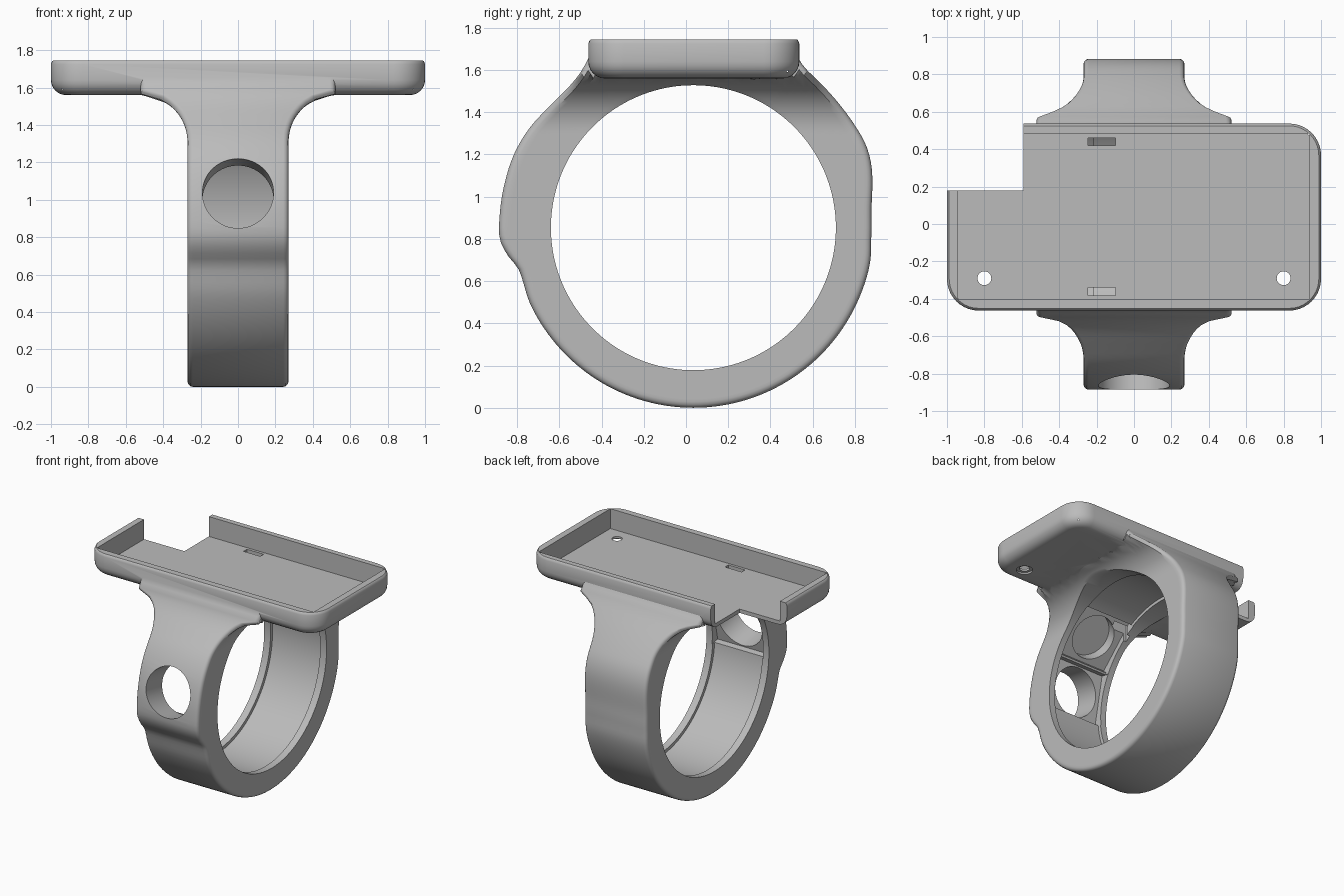
import bpy, bmesh
from math import sin, cos, pi, sqrt, atan2, radians
from mathutils import Vector

cube = bpy.data.objects.get("Cube")
if cube:
    bpy.data.objects.remove(cube)

CY, CZ = 0.035, 0.853          # ring centre
LIP_R, GROOVE_R, GROOVE_W = 0.675, 0.70, 0.215
TOP, FLOOR, BASE = 1.745, 1.59, 1.56

mat = bpy.data.materials.new("grey_plastic")
mat.use_nodes = True
color = (0.5, 0.5, 0.5, 1)
mat.diffuse_color = color
mat.node_tree.nodes["Principled BSDF"].inputs["Base Color"].default_value = color


def loft(name, rings, loop):
    """Skin equal rings of points; loop joins the last ring to the first."""
    bm = bmesh.new()
    rows = [[bm.verts.new(p) for p in ring] for ring in rings]
    pairs = list(zip(rows, rows[1:])) + ([(rows[-1], rows[0])] if loop else [])
    for a, b in pairs:
        for i in range(len(a)):
            j = (i + 1) % len(a)
            bm.faces.new((a[i], a[j], b[j], b[i]))
    if not loop:
        bm.faces.new(rows[0])
        bm.faces.new(rows[-1])
    bmesh.ops.recalc_face_normals(bm, faces=bm.faces)
    mesh = bpy.data.meshes.new(name)
    bm.to_mesh(mesh)
    bm.free()
    obj = bpy.data.objects.new(name, mesh)
    bpy.context.collection.objects.link(obj)
    mesh.materials.append(mat)
    return obj


def combine(target, tool, operation="DIFFERENCE"):
    mod = target.modifiers.new("cut", "BOOLEAN")
    mod.operation, mod.object, mod.solver = operation, tool, "EXACT"
    bpy.context.view_layer.objects.active = target
    bpy.ops.object.modifier_apply(modifier=mod.name)
    bpy.data.objects.remove(tool)


def box(x0, x1, y0, y1, z0, z1):
    return loft("cutter", [[(x0, y0, z), (x1, y0, z), (x1, y1, z), (x0, y1, z)]
                           for z in (z0, z1)], False)


def cylinder(x, y, r, z0, z1, n=64):
    ring = [(x + r * cos(2 * pi * i / n), y + r * sin(2 * pi * i / n)) for i in range(n)]
    return loft("cutter", [[(u, v, z) for u, v in ring] for z in (z0, z1)], False)


def radial(obj, angle):
    """Point a cutter's z axis outward through the front of the ring."""
    obj.location = (0, CY, CZ)
    obj.rotation_euler = (radians(90 - angle), 0, 0)
    bpy.context.view_layer.update()
    return obj


# Ring outline: polar control points (y, z) of the upper part, plain circle below
outline = [(.877, .80), (.879, .95), (.877, 1.156), (.85, 1.25), (.795, 1.345), (.725, 1.44),
           (.63, 1.545), (.555, 1.62), (.525, 1.68), (-.455, 1.68), (-.485, 1.61), (-.555, 1.52),
           (-.65, 1.425), (-.745, 1.32), (-.815, 1.20), (-.86, 1.06), (-.882, .92),
           (-.882, .80), (-.85, .73), (-.79, .65)]
polar = []
for y, z in outline:
    a = atan2(z - CZ, y - CY)
    polar.append((a if a > -0.5 else a + 2 * pi, sqrt((y - CY) ** 2 + (z - CZ) ** 2)))
polar += [(a0 * pi / 180, CZ) for a0 in range(205, 350, 12)]
polar.append((polar[0][0] + 2 * pi, polar[0][1]))


def outer_radius(a):
    if a < polar[0][0]:
        a += 2 * pi
    for k in range(len(polar) - 1):
        (a0, r0), (a1, r1) = polar[k], polar[k + 1]
        if a <= a1:
            before = polar[k - 1] if k else (a0 - (a1 - a0), r0)
            after = polar[k + 2] if k + 2 < len(polar) else (a1 + (a1 - a0), r1)
            h, t = a1 - a0, (a - a0) / (a1 - a0)
            m0 = (r1 - before[1]) / (a1 - before[0]) * h
            m1 = (after[1] - r0) / (after[0] - a0) * h
            r = ((2*t**3 - 3*t*t + 1) * r0 + (t**3 - 2*t*t + t) * m0
                 + (3*t*t - 2*t**3) * r1 + (t**3 - t*t) * m1)
            break
    else:
        r = polar[-1][1]
    if sin(a) > 0:
        r = min(r, (1.66 - CZ) / sin(a))      # stop inside the tray
    return r


def half_width(z):
    """Straight band that flares in a concave fillet under the tray."""
    d = min(max(z - 1.31, 0), 0.25)
    return 0.52 - sqrt(0.0625 - d * d)


def ring_section(a):
    r_out = outer_radius(a)
    half = [(GROOVE_W, GROOVE_R), (GROOVE_W, LIP_R)]
    edge, steps = 0.028, 10
    for i in range(steps + 1):
        r = LIP_R + (r_out - edge - LIP_R) * i / steps
        half.append((half_width(CZ + r * sin(a)), r))
    w = half[-1][0]
    for k in (1, 2, 3):
        q = k * pi / 6
        half.append((w - edge * (1 - cos(q)), r_out - edge * (1 - sin(q))))
    both = half + [(-x, r) for x, r in reversed(half)]
    return [Vector((x, CY + r * cos(a), CZ + r * sin(a))) for x, r in both]


N = 160
ring = loft("ring_holder", [ring_section(2 * pi * i / N) for i in range(N)], True)


# Tray: rounded rectangle with a rounded lower edge
def tray_level(inset, z, r=0.17, n=10):
    pts = []
    for sx, sy, start in ((1, 1, 0), (-1, 1, 1), (-1, -1, 2), (1, -1, 3)):
        for i in range(n + 1):
            q = (start + i / n) * pi / 2
            pts.append((sx * (1 - r) + (r - inset) * cos(q),
                        0.037 + sy * (0.5 - r) + (r - inset) * sin(q), z))
    return pts


E = 0.08
levels = [(E * (1 - sin(k * pi / 12)), BASE + E * (1 - cos(k * pi / 12))) for k in range(7)]
levels += [(0, TOP - 0.02), (0.006, TOP - 0.005), (0.012, TOP)]
tray = loft("tray", [tray_level(*lv) for lv in levels], False)
combine(ring, tray, "UNION")

# Tray cavity and open corner
combine(ring, box(-0.94, 0.937, -0.402, 0.483, FLOOR, 2))
combine(ring, box(-1.2, -0.59, 0.18, 0.8, 1.5, 2))

# Cable slots down into the ring
for y in (-0.36, 0.44):
    combine(ring, box(-0.245, -0.10, y - 0.021, y + 0.021, 1.2, 1.8))

# Screw holes with counterbores underneath
for x in (-0.80, 0.80):
    combine(ring, cylinder(x, -0.29, 0.037, 1.4, 1.8, 32))
    combine(ring, cylinder(x, -0.29, 0.06, 1.4, 1.573, 32))

# Flat seats inside the front of the band, one open hole and one blind pocket
for angle, radius, reach in ((11.6, 0.19, 1.1), (46, 0.17, 0.80)):
    combine(ring, radial(box(-0.22, 0.22, -0.2, 0.2, 0.6, 0.715), angle))
    combine(ring, radial(cylinder(0, 0, radius, 0.55, reach), angle))

bpy.ops.object.select_all(action="DESELECT")
ring.select_set(True)
bpy.context.view_layer.objects.active = ring
bpy.ops.object.shade_smooth_by_angle(angle=radians(32))
